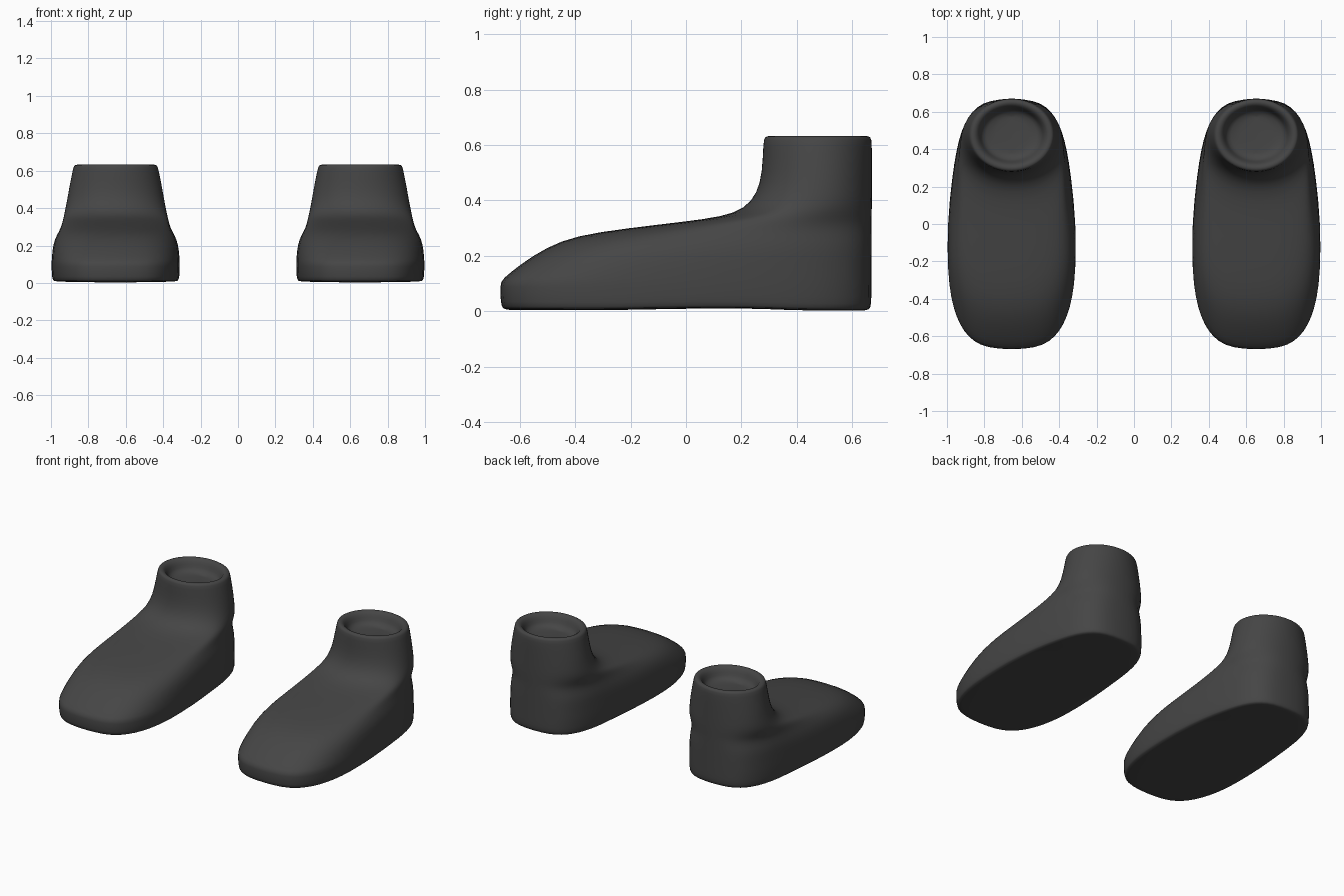
import bpy, bmesh, math

SEG = 28
BACK = 0.672

# Rings from sole to inner collar:
# front y, front z, back y, back z, half width, superellipse power, heel taper
RINGS = [
    (-0.640, 0.005, 0.645, 0.003, 0.320, 3.1, 0.09),
    (-0.664, 0.009, 0.664, 0.006, 0.338, 3.1, 0.09),
    (-0.672, 0.025, BACK, 0.020, 0.346, 3.1, 0.09),
    (-0.674, 0.098, BACK, 0.080, 0.348, 3.1, 0.09),
    (-0.668, 0.115, BACK, 0.110, 0.348, 3.1, 0.09),
    (-0.600, 0.170, BACK, 0.180, 0.345, 3.0, 0.09),
    (-0.505, 0.232, BACK, 0.235, 0.334, 2.9, 0.07),
    (-0.400, 0.273, BACK, 0.280, 0.308, 2.7, 0.03),
    (-0.220, 0.299, BACK, 0.315, 0.291, 2.5, 0.0),
    (-0.020, 0.322, BACK, 0.345, 0.284, 2.4, 0.0),
    (0.130, 0.341, BACK, 0.380, 0.278, 2.3, 0.0),
    (0.210, 0.370, BACK, 0.420, 0.271, 2.2, 0.0),
    (0.255, 0.425, BACK, 0.465, 0.261, 2.1, 0.0),
    (0.274, 0.500, BACK, 0.520, 0.250, 2.05, 0.0),
    (0.277, 0.610, BACK, 0.610, 0.230, 2.0, 0.0),
    (0.282, 0.629, 0.668, 0.629, 0.224, 2.0, 0.0),
    (0.298, 0.634, 0.652, 0.634, 0.207, 2.0, 0.0),
    (0.315, 0.628, 0.635, 0.628, 0.187, 2.0, 0.0),
    (0.330, 0.600, 0.620, 0.600, 0.170, 2.0, 0.0),
    (0.340, 0.565, 0.610, 0.565, 0.160, 2.0, 0.0),
    (0.375, 0.550, 0.575, 0.550, 0.120, 2.0, 0.0),
]


def spow(v, p):
    return math.copysign(abs(v) ** p, v)


def ring_points(index, ring):
    yf, zf, yb, zb, w, n, taper = ring
    for i in range(SEG):
        a = 2 * math.pi * i / SEG
        s = spow(math.cos(a), 2 / n)
        y = (yf + yb) / 2 + s * (yb - yf) / 2
        z = zf + (zb - zf) * (s + 1) / 2
        t = min(max((y + 0.1) / 0.5, 0), 1)
        x = w * spow(math.sin(a), 2 / n) * (1 - taper * t * t * (3 - 2 * t))
        if index < 3:  # raised arch under the sole
            z += 0.016 * math.exp(-((y - 0.13) / 0.13) ** 2)
        yield x, y, z


# Boot shell lofted through the rings
bm = bmesh.new()
loops = [[bm.verts.new(p) for p in ring_points(k, r)] for k, r in enumerate(RINGS)]
for lo, hi in zip(loops, loops[1:]):
    for i in range(SEG):
        j = (i + 1) % SEG
        bm.faces.new((lo[i], lo[j], hi[j], hi[i]))


# Sole and collar floor: strips of quads across the matching side points
def cap(loop):
    h = SEG // 2
    bm.faces.new((loop[0], loop[1], loop[-1]))
    for i in range(1, h - 1):
        bm.faces.new((loop[i], loop[i + 1], loop[-i - 1], loop[-i]))
    bm.faces.new((loop[h - 1], loop[h], loop[h + 1]))


cap(loops[0])
cap(loops[-1])
bmesh.ops.recalc_face_normals(bm, faces=bm.faces)
for f in bm.faces:
    f.smooth = True
mesh = bpy.data.meshes.new("boot")
bm.to_mesh(mesh)
bm.free()

mat = bpy.data.materials.new("dark_rubber")
mat.diffuse_color = (0.06, 0.06, 0.06, 1)
mesh.materials.append(mat)

# Pair of boots
for name, x in (("left_boot", 0.654), ("right_boot", -0.654)):
    ob = bpy.data.objects.new(name, mesh)
    ob.location.x = x
    bpy.context.collection.objects.link(ob)
    sub = ob.modifiers.new("smooth", "SUBSURF")
    sub.levels = sub.render_levels = 1
